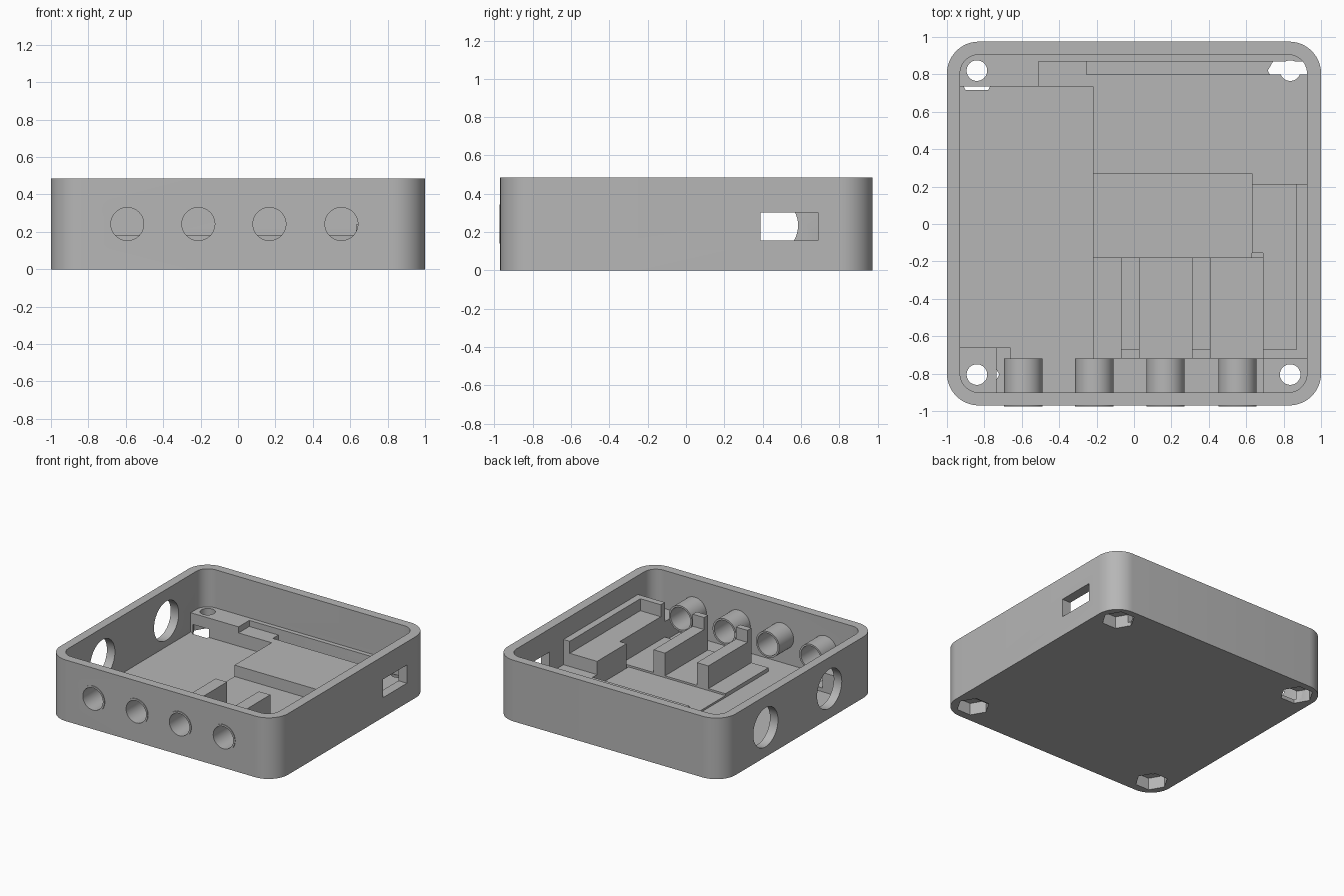
import bpy, bmesh, math
from mathutils import Matrix, Vector

cube = bpy.data.objects.get("Cube")
if cube:
    bpy.data.objects.remove(cube, do_unlink=True)

grey = bpy.data.materials.new("plain_grey")
grey.use_nodes = True
grey.diffuse_color = (0.47, 0.47, 0.47, 1)
grey.node_tree.nodes["Principled BSDF"].inputs["Base Color"].default_value = grey.diffuse_color


def finish(name, bm):
    mesh = bpy.data.meshes.new(name)
    bm.to_mesh(mesh)
    bm.free()
    mesh.materials.append(grey)
    obj = bpy.data.objects.new(name, mesh)
    bpy.context.collection.objects.link(obj)
    return obj


def box(name, x0, x1, y0, y1, z0, z1, radius=0):
    """Box between limits, with optional rounded vertical corners."""
    bm = bmesh.new()
    bmesh.ops.create_cube(bm, size=1)
    for v in bm.verts:
        v.co = Vector((x0 if v.co.x < 0 else x1, y0 if v.co.y < 0 else y1,
                       z0 if v.co.z < 0 else z1))
    if radius:
        upright = [e for e in bm.edges
                   if abs(e.verts[0].co.z - e.verts[1].co.z) > 0.01]
        bmesh.ops.bevel(bm, geom=upright, offset=radius, segments=12,
                        profile=0.5, affect='EDGES')
    return finish(name, bm)


def cylinder(name, centre, radius, length, axis="Z", sides=48):
    bm = bmesh.new()
    turn = {"X": Matrix.Rotation(math.pi / 2, 4, "Y"),
            "Y": Matrix.Rotation(math.pi / 2, 4, "X"),
            "Z": Matrix.Identity(4)}[axis]
    bmesh.ops.create_cone(bm, cap_ends=True, segments=sides, radius1=radius,
                          radius2=radius, depth=length,
                          matrix=Matrix.Translation(centre) @ turn)
    return finish(name, bm)


def activate(obj):
    bpy.ops.object.select_all(action='DESELECT')
    obj.select_set(True)
    bpy.context.view_layer.objects.active = obj


def cut(obj, cutters):
    activate(obj)
    for cutter in cutters:
        cutter.hide_render = True
        mod = obj.modifiers.new("cut", 'BOOLEAN')
        mod.operation = 'DIFFERENCE'
        mod.solver = 'EXACT'
        mod.object = cutter
        bpy.ops.object.modifier_apply(modifier=mod.name)


FLOOR, SLAB, DECK, POST, STEP, TALL = 0.03, 0.06, 0.135, 0.183, 0.24, 0.335
BASE = 0.01   # parts start inside the floor

# Screw holes with hexagonal nut recesses underneath
screws = []
for x in (-0.84, 0.835):
    for y in (-0.805, 0.82):
        screws.append(cylinder("screw_cutter", (x, y, 0.2), 0.055, 0.6))
        nut = cylinder("nut_cutter", (x, y, 0.02), 0.12, 0.15, sides=6)
        # points of the hexagon along x
        spin = Matrix.Translation((x, y, 0)) @ Matrix.Rotation(math.pi / 6, 4, "Z") \
            @ Matrix.Translation((-x, -y, 0))
        nut.data.transform(spin)
        screws.append(nut)

# Wall openings
tube_xs = (-0.592, -0.212, 0.168, 0.553)
bores = [cylinder("bore_cutter", (x, -0.85, 0.242), 0.088, 0.5, "Y") for x in tube_xs]
portholes = [cylinder("porthole_cutter", (-0.96, y, 0.235), 0.155, 0.2, "X")
             for y in (0.43, -0.37)]
slot = box("slot_cutter", 0.9, 1.1, 0.39, 0.69, 0.157, 0.302)
cavity = box("cavity_cutter", -0.93, 0.925, -0.9, 0.905, FLOOR, 0.7, 0.1)

# Tray shell
shell = box("case_shell", -1, 1, -0.97, 0.975, 0, 0.485, 0.17)
cut(shell, [cavity] + portholes + [slot] + bores + screws)

# Socket tubes in the front wall
tubes = []
for x, bore in zip(tube_xs, bores):
    tube = cylinder("socket_tube", (x, -0.8475, 0.242), 0.1025, 0.255, "Y")
    cut(tube, [bore])
    tubes.append(tube)

# Parts pierced by the screw holes
pierced = [
    box("back_left_post", -0.94, -0.51, 0.735, 0.91, BASE, POST),
    box("back_ledge", -0.51, 0.94, 0.87, 0.91, BASE, POST),
    box("rear_deck", -0.22, 0.94, 0.27, 0.80, BASE, DECK),
    box("front_left_post", -0.94, -0.735, -0.91, -0.66, BASE, POST),
    box("front_left_step", -0.735, -0.66, -0.91, -0.66, BASE, SLAB),
    box("front_right_post", 0.69, 0.94, -0.91, -0.72, BASE, POST),
]
for part in pierced:
    cut(part, screws)

# Board supports
box("rear_deck_tongue", -0.51, -0.22, 0.735, 0.80, BASE, DECK)
box("rear_deck_notch", -0.51, -0.255, 0.80, 0.87, BASE, DECK)
box("rear_deck_corner", 0.63, 0.94, 0.215, 0.27, BASE, DECK)
box("centre_pocket_floor", -0.22, 0.63, -0.18, 0.27, BASE, 0.045)
box("front_slab", -0.22, 0.69, -0.72, -0.18, BASE, SLAB)

# Side support with its taller rail and end stop
box("side_block", 0.63, 0.94, -0.155, 0.215, BASE, STEP)
box("side_shelf", 0.69, 0.94, -0.72, -0.155, BASE, STEP)
box("side_rail", 0.87, 0.94, -0.72, 0.215, BASE, TALL)
box("side_stop", 0.69, 0.87, -0.72, -0.67, BASE, TALL)

# Twin support bars with end stops
for x in (-0.07, 0.31):
    box("support_bar", x, x + 0.1, -0.72, -0.18, BASE, STEP)
    box("bar_stop", x, x + 0.1, -0.72, -0.67, BASE, TALL)

# Remove the cutters and smooth the round parts
for cutter in screws + bores + portholes + [slot, cavity]:
    bpy.data.objects.remove(cutter, do_unlink=True)
for obj in [shell] + tubes + pierced:
    activate(obj)
    bpy.ops.object.shade_smooth_by_angle(angle=math.radians(30))
